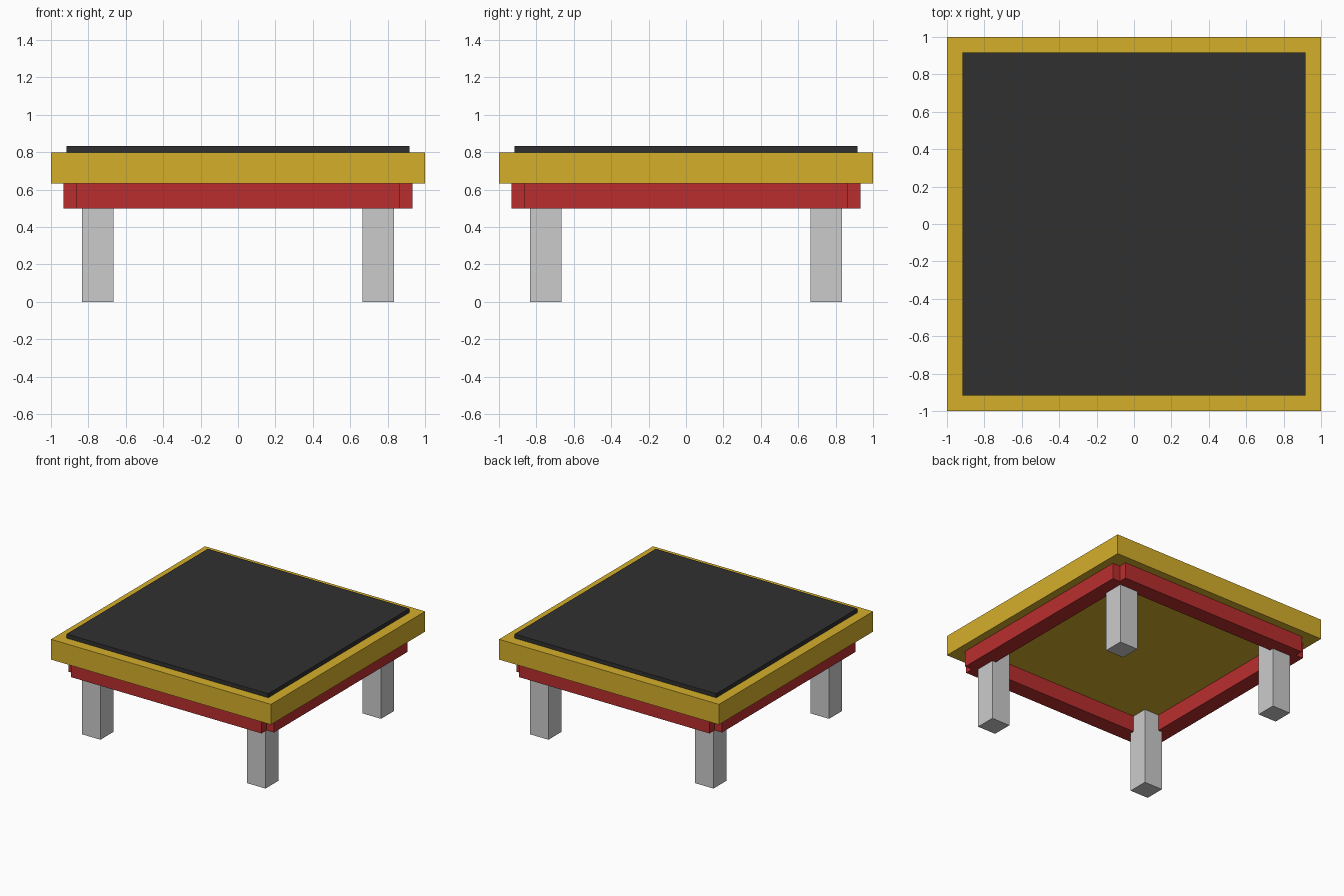
import bpy

if "Cube" in bpy.data.objects:
    bpy.data.objects.remove(bpy.data.objects["Cube"])


def material(name, rgb):
    m = bpy.data.materials.new(name)
    m.diffuse_color = (*rgb, 1)
    m.use_nodes = True
    m.node_tree.nodes["Principled BSDF"].inputs["Base Color"].default_value = m.diffuse_color
    return m


def box(name, centre, size, mat=None):
    bpy.ops.mesh.primitive_cube_add(size=1, location=centre)
    ob = bpy.context.object
    ob.name = name
    ob.scale = size
    bpy.ops.object.transform_apply(location=False, rotation=False, scale=True)
    if mat:
        ob.data.materials.append(mat)
    return ob


yellow = material("yellow", (0.66, 0.43, 0.024))
red = material("red", (0.49, 0.027, 0.027))
black = material("black", (0.03, 0.03, 0.03))

U = 1 / 30  # the design sits on a grid of 1/30 unit

# Table top and dark inlay
box("table_top", (0, 0, 21.5 * U), (2, 2, 5 * U), yellow)
box("top_inlay", (0, 0, 24.5 * U), (55 * U, 55 * U, U), black)

# Apron rails: square bars whose ends leave a small notch at each corner
for side, s in (("front", -1), ("back", 1)):
    box(side + "_apron", (0, s * 26 * U, 17 * U), (52 * U, 4 * U, 4 * U), red)
for side, s in (("left", -1), ("right", 1)):
    box(side + "_apron", (s * 26 * U, 0, 17 * U), (4 * U, 52 * U, 4 * U), red)

# Legs reach up to the underside of the top
for fb, sy in (("front", -1), ("back", 1)):
    for lr, sx in (("left", -1), ("right", 1)):
        box(f"{fb}_{lr}_leg", (sx * 22.5 * U, sy * 22.5 * U, 9.5 * U),
            (5 * U, 5 * U, 19 * U))
